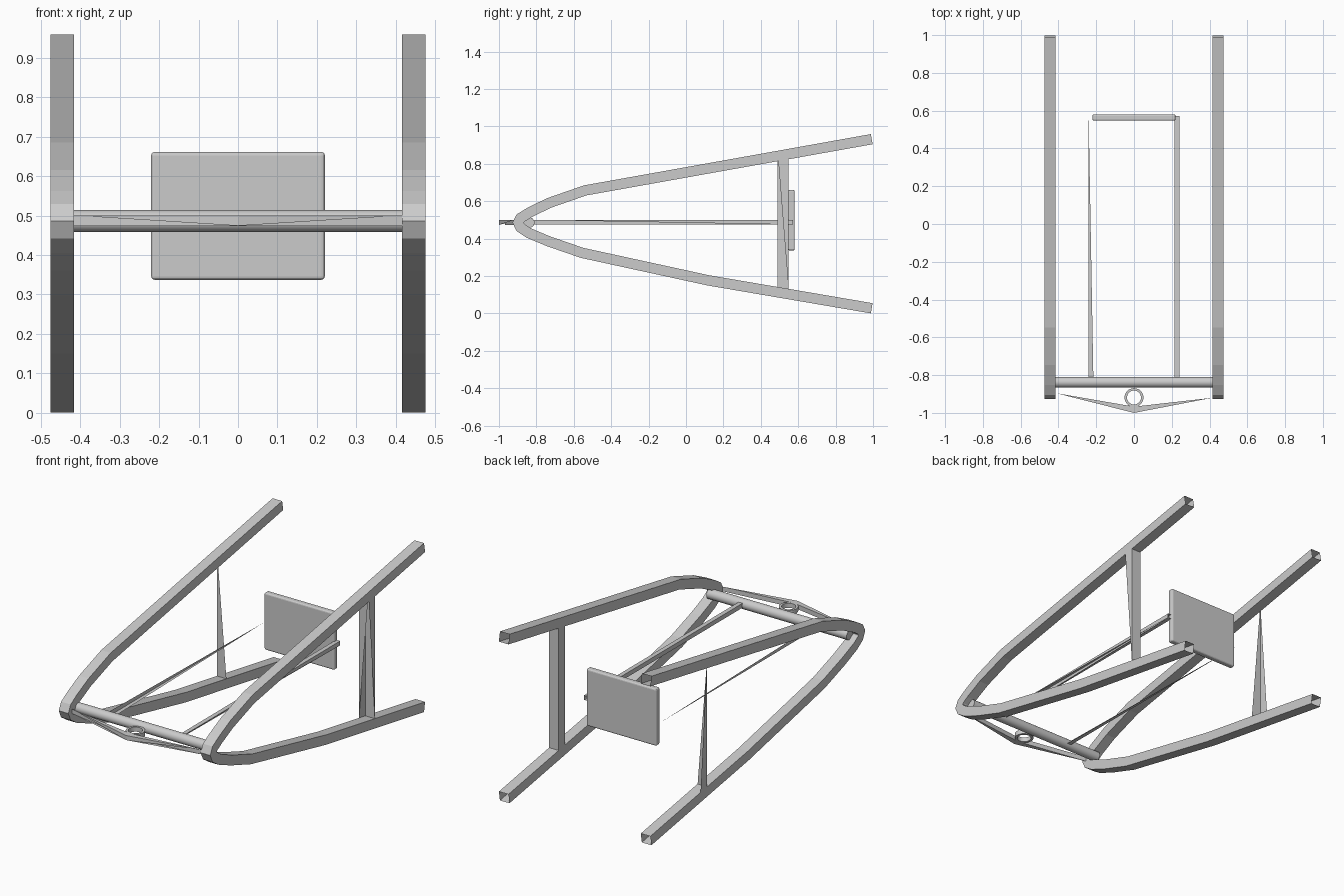
import bpy, bmesh, math
from mathutils import Vector

if "Cube" in bpy.data.objects:
    bpy.data.objects.remove(bpy.data.objects["Cube"])


def make(name, verts, faces):
    me = bpy.data.meshes.new(name)
    me.from_pydata([tuple(v) for v in verts], [], faces)
    me.update()
    ob = bpy.data.objects.new(name, me)
    bpy.context.collection.objects.link(ob)
    return ob


def mirror_x(verts):
    return [(-v[0], v[1], v[2]) for v in verts]


# Bent side frames: open square tube swept along a mitred path in the YZ plane
PATH = [(.993, .932), (-.54, .658), (-.735, .59), (-.84, .538), (-.885, .51),
        (-.897, .486), (-.885, .46), (-.84, .43), (-.735, .386), (-.555, .324),
        (.12, .177), (.993, .028)]
HALF = .0275


def frame(name, x0, x1):
    pts = [Vector(p) for p in PATH]
    verts, faces = [], []
    for i, p in enumerate(pts):
        a = (p - pts[i - 1]).normalized() if i else None
        b = (pts[i + 1] - p).normalized() if i < len(pts) - 1 else None
        a, b = a or b, b or a
        t = (a + b).normalized()
        n = Vector((t.y, -t.x)) * HALF / t.dot(a)
        o, q = p + n, p - n
        verts += [(x0, o.x, o.y), (x1, o.x, o.y), (x1, q.x, q.y), (x0, q.x, q.y)]
    for i in range(len(pts) - 1):
        for k in range(4):
            j = (k + 1) % 4
            faces.append((i * 4 + k, i * 4 + j, i * 4 + 4 + j, i * 4 + 4 + k))
    return make(name, verts, faces)


frame("right_frame", .415, .475)
frame("left_frame", -.475, -.415)


# Bars: the right one has two part-open sides, the left one is a tapering sliver
# Ring order: shared outer corner, neighbour, opposite corner, neighbour
def bar_pair(name, base, end):
    v = base + end
    make("right_" + name, v, [(1, 2, 6, 5), (2, 3, 7, 6), (1, 5, 4), (3, 4, 7)])
    make("left_" + name, mirror_x(v), [(0, 4, 1), (0, 3, 4)])


sq = [(.475, .49), (.475, .548), (.415, .548), (.415, .49)]
bar_pair("upright", [(x, y, .13) for x, y in sq], [(x, y, .86) for x, y in sq])
sq = [(.24, .475), (.24, .5), (.215, .5), (.215, .475)]
bar_pair("long_rod", [(x, -.82, z) for x, z in sq], [(x, .572, z) for x, z in sq])

# Front bow, thick in the middle and tapering to the frames
lo, hi = .474, .5
make("right_bow",
     [(0, -1, lo), (0, -1, hi), (0, -.967, lo), (0, -.967, hi),
      (.415, -.92, lo), (.415, -.92, hi)],
     [(1, 5, 3), (0, 2, 4), (0, 5, 1), (2, 3, 5, 4)])
make("left_bow",
     [(0, -1, lo), (0, -1, hi), (0, -.967, lo), (0, -.967, hi),
      (-.415, -.895, lo), (-.415, -.895, hi)],
     [(1, 3, 5), (0, 4, 2), (0, 1, 5), (2, 4, 5, 3)])

# Cross bar
bpy.ops.mesh.primitive_cylinder_add(vertices=24, radius=.028, depth=.88,
                                    location=(0, -.838, .486),
                                    rotation=(0, math.pi / 2, 0))
bpy.context.object.name = "cross_bar"
bpy.ops.object.shade_smooth_by_angle()

# Ring on the bow
N = 32
rv, rf = [], []
for i in range(N):
    a = 2 * math.pi * i / N
    for r, z in ((.05, lo), (.05, hi), (.037, hi), (.037, lo)):
        rv.append((r * math.cos(a), -.919 + r * math.sin(a), z))
    for k in range(4):
        j, n = (k + 1) % 4, (i + 1) % N
        rf.append((i * 4 + k, n * 4 + k, n * 4 + j, i * 4 + j))
ring = make("ring", rv, rf)
bpy.context.view_layer.objects.active = ring
ring.select_set(True)
bpy.ops.object.shade_smooth_by_angle()

# Back plate with rounded edges
bpy.ops.mesh.primitive_cube_add(size=1, location=(0, .564, .499))
plate = bpy.context.object
plate.name = "back_plate"
plate.scale = (.44, .034, .324)
bpy.ops.object.transform_apply(location=False, rotation=False, scale=True)
bev = plate.modifiers.new("bevel", 'BEVEL')
bev.width, bev.segments = .009, 3
